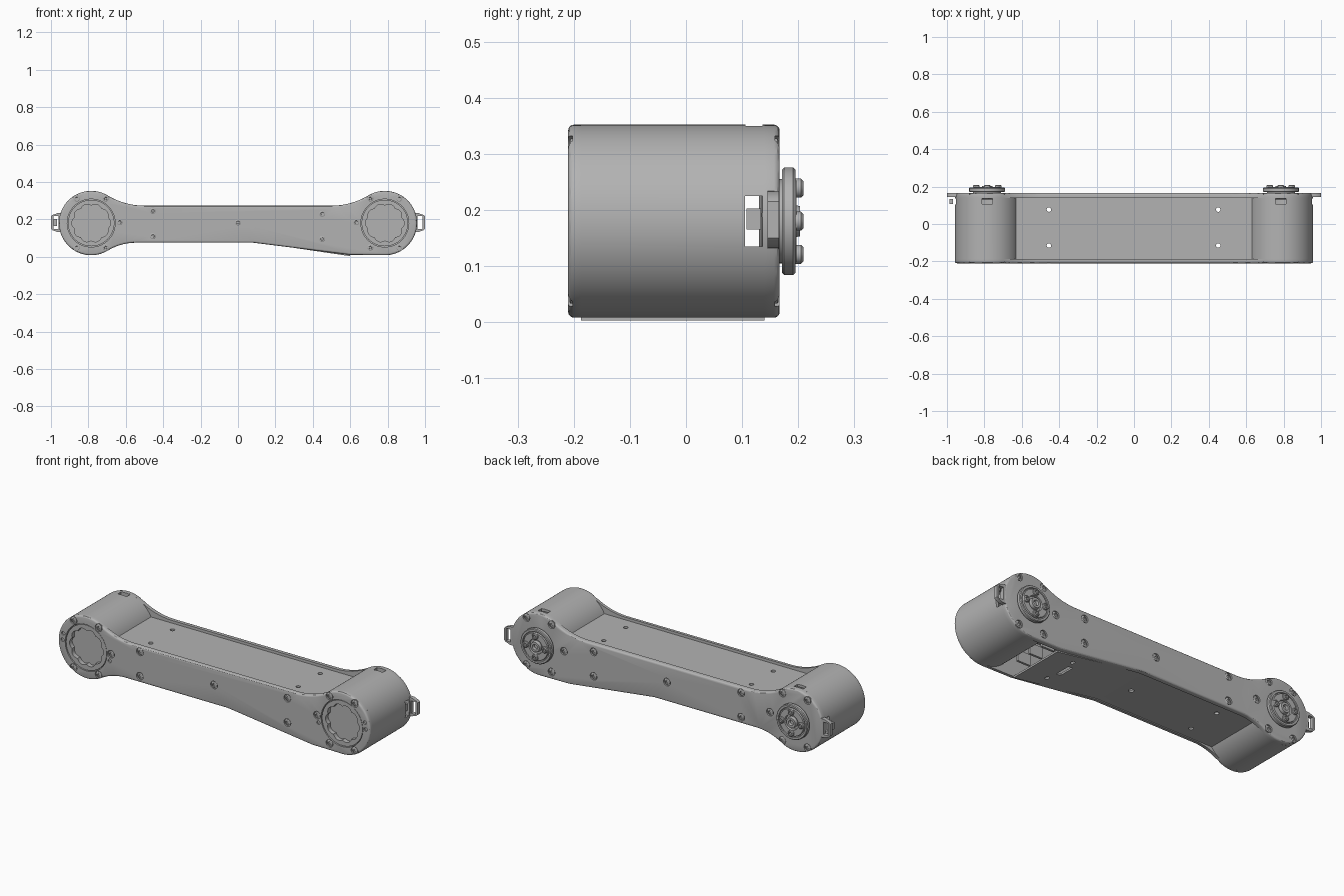
import bpy, bmesh
from math import pi, sin, cos, atan2, radians
from mathutils import Vector

if "Cube" in bpy.data.objects:
    bpy.data.objects.remove(bpy.data.objects["Cube"])

GREY = bpy.data.materials.new("machined_grey")
GREY.use_nodes = True
GREY.diffuse_color = (0.45, 0.45, 0.45, 1)
GREY.node_tree.nodes["Principled BSDF"].inputs["Base Color"].default_value = (0.45, 0.45, 0.45, 1)

CX, CZ, R = 0.785, 0.18, 0.172          # drum centres and radius
FRONT, FRONT_IN, BACK_IN, BACK = -0.21, -0.187, 0.14, 0.167


def finish(name, bm):
    bmesh.ops.recalc_face_normals(bm, faces=bm.faces)
    me = bpy.data.meshes.new(name)
    bm.to_mesh(me)
    bm.free()
    me.materials.append(GREY)
    ob = bpy.data.objects.new(name, me)
    bpy.context.collection.objects.link(ob)
    return ob


def prism(name, loops, y0, y1, round_y=None, radius=0.01):
    """Extrude x/z outlines along y, optionally rounding the rim at round_y."""
    bm = bmesh.new()
    for loop in loops:
        face = bm.faces.new([bm.verts.new((x, y0, z)) for x, z in loop])
        new = bmesh.ops.extrude_face_region(bm, geom=[face])["geom"]
        bmesh.ops.translate(bm, vec=(0, y1 - y0, 0),
                            verts=[g for g in new if isinstance(g, bmesh.types.BMVert)])
    if round_y is not None:
        rim = [e for e in bm.edges if all(abs(v.co.y - round_y) < 1e-5 for v in e.verts)]
        bmesh.ops.bevel(bm, geom=rim, offset=radius, segments=3, profile=0.5, affect='EDGES')
    return finish(name, bm)


def lathe(name, profile, x, z, steps=48):
    """Spin (radius, y) points around an axis along y."""
    bm = bmesh.new()
    vs = [bm.verts.new((x + r, y, z)) for r, y in profile]
    es = [bm.edges.new(p) for p in zip(vs, vs[1:])]
    bmesh.ops.spin(bm, geom=vs + es, cent=(x, 0, z), axis=(0, 1, 0), angle=2 * pi, steps=steps)
    bmesh.ops.remove_doubles(bm, verts=bm.verts, dist=1e-5)
    return finish(name, bm)


def box(name, lo, hi):
    return prism(name, [[(lo[0], lo[2]), (hi[0], lo[2]), (hi[0], hi[2]), (lo[0], hi[2])]], lo[1], hi[1])


def circle(x, z, r, n=24):
    return [(x + r * cos(2 * pi * i / n), z + r * sin(2 * pi * i / n)) for i in range(n)]


def cut(ob, cutter):
    mod = ob.modifiers.new("cut", 'BOOLEAN')
    mod.operation, mod.solver, mod.object = 'DIFFERENCE', 'EXACT', cutter
    deps = bpy.context.evaluated_depsgraph_get()
    ob.data = bpy.data.meshes.new_from_object(ob.evaluated_get(deps))
    ob.modifiers.clear()
    bpy.data.objects.remove(cutter)


# Arm outline: drum arcs blended into the straight web
def quarter(h, dx):
    r = (dx * dx + h * h - R * R) / (2 * (R - h))
    a = atan2(h + r, dx)
    drum = [pi + (a - pi) * i / 28 for i in range(29)]
    web = [a + pi + (pi / 2 - a) * i / 12 for i in range(1, 13)]
    return ([(R * cos(t), R * sin(t)) for t in drum]
            + [(dx + r * cos(t), h + r + r * sin(t)) for t in web])


top = quarter(0.093, 0.285)
low = quarter(0.105, 0.24)
outline = [(u - CX, CZ + v) for u, v in top]
outline += [(CX - u, CZ + v) for u, v in reversed(top)]
outline += [(CX - R * cos(pi - i * pi / 40), CZ - R * sin(pi - i * pi / 40)) for i in range(1, 21)]
outline += [(0.6, 0.01), (0.08, 0.075)]
outline += [(u - CX, CZ - v) for u, v in reversed(low[1:])]

# Screw positions
screws = [(-0.455, 0.245), (-0.455, 0.11), (0, 0.183), (0.45, 0.23), (0.45, 0.095)]
pins = []
for s in (-1, 1):
    screws += [(s * CX + i * 0.077, CZ + j * 0.131) for i in (-1, 1) for j in (-1, 1)]
    screws.append((s * 0.632, 0.185))
    pins += [(s * 0.64, 0.145), (s * 0.93, 0.185), (s * 0.925, 0.222)]

# Side plates with counterbored screws
for name, y_out, y_in in (("front_plate", FRONT, FRONT_IN), ("back_plate", BACK, BACK_IN)):
    d = 1 if y_in > y_out else -1
    plate = prism(name, [outline], y_out, y_in, round_y=y_out)
    spots = [circle(x, z, 0.021) for x, z in screws]
    if name == "front_plate":
        spots += [circle(x, z, 0.010, 16) for x, z in pins]
    cut(plate, prism("bores", spots, y_out - d * 0.02, y_out + d * 0.008))
    holes = [circle(s * CX, CZ, 0.128 if d > 0 else 0.05, 64) for s in (-1, 1)]
    cut(plate, prism("openings", holes, y_out - d * 0.03, y_in + d * 0.03))
    for x, z in screws:
        f = y_out + d * 0.002
        lathe(name + "_screw", [(0, f + d * 0.005), (0.007, f + d * 0.005), (0.008, f),
                                (0.013, f), (0.016, f + d * 0.002), (0.016, f + d * 0.008)], x, z, 16)

for side, s in (("right", -1), ("left", 1)):
    x = s * CX
    # Hollow drum with connector slots
    drum = prism(side + "_drum", [circle(x, CZ, R, 80)], FRONT_IN, BACK_IN)
    cut(drum, prism("bore", [circle(x, CZ, R - 0.014, 80)], FRONT_IN - 0.05, BACK_IN + 0.05))
    cut(drum, box("end_slot", (x - 0.3, 0.105, 0.135), (x + 0.3, 0.136, 0.225)))
    cut(drum, box("top_slot", (x - 0.028, 0.106, CZ), (x + 0.028, 0.136, 0.4)))
    box(side + "_connector_bar", (x + s * R - 0.03, 0.108, 0.165), (x + s * R - 0.01, 0.134, 0.203))

    # Front insert: ring with a scalloped opening over a recessed floor
    ring = prism(side + "_socket_ring", [circle(x, CZ, 0.124, 64)], FRONT + 0.003, FRONT_IN + 0.01)
    lobes = []
    for i in range(120):
        t = 2 * pi * i / 120
        r = 0.093 + 0.011 * abs(cos(5 * t))
        lobes.append((x + r * cos(t), CZ + r * sin(t)))
    cut(ring, prism("scallops", [lobes], FRONT - 0.05, BACK))
    lathe(side + "_socket_floor", [(0, -0.183), (0.14, -0.183), (0.14, -0.17), (0, -0.17)], x, CZ)

    # Output hub on the back
    lathe(side + "_hub", [(0.05, 0.13), (0.075, 0.135), (0.075, 0.171), (0.092, 0.171),
                          (0.096, 0.175), (0.096, 0.191), (0.092, 0.195), (0.082, 0.195),
                          (0.080, 0.189), (0.076, 0.189), (0.074, 0.197), (0.042, 0.197),
                          (0.040, 0.186), (0.030, 0.186), (0.027, 0.203), (0.015, 0.203),
                          (0.012, 0.190), (0, 0.190)], x, CZ, 64)
    for k in range(4):
        lathe(side + "_hub_screw", [(0.017, 0.195), (0.017, 0.205), (0.013, 0.209),
                                    (0.008, 0.209), (0.007, 0.203), (0, 0.203)],
              x + 0.059 * cos(k * pi / 2), CZ + 0.059 * sin(k * pi / 2), 16)

    # Cable loop at the end of the back plate
    loop = prism(side + "_cable_loop",
                 [[(s * a, z) for a, z in ((0.93, 0.13), (0.965, 0.132), (0.992, 0.142), (1, 0.15),
                                           (1, 0.215), (0.992, 0.223), (0.965, 0.233), (0.93, 0.235))]],
                 0.145, 0.166)
    cut(loop, box("loop_hole", (s * 0.973 - 0.014, 0.1, 0.148), (s * 0.973 + 0.014, 0.2, 0.217)))

# Top and bottom panels between the plates
top_panel = box("top_panel", (-0.632, FRONT_IN, 0.247), (0.632, BACK_IN, 0.258))
bottom_panel = prism("bottom_panel", [[(-0.645, 0.08), (0.08, 0.08), (0.6, 0.003),
                                       (0.6, 0.013), (0.08, 0.09), (-0.645, 0.09)]], FRONT_IN, BACK_IN)


def drill(panel, x, y, r):
    bm = bmesh.new()
    bmesh.ops.create_cone(bm, cap_ends=True, segments=20, radius1=r, radius2=r, depth=1)
    bmesh.ops.translate(bm, vec=(x, y, 0.15), verts=bm.verts)
    cut(panel, finish("drill", bm))


for panel in (top_panel, bottom_panel):
    for hx in (-0.455, 0.45):
        for hy in (-0.115, 0.077):
            drill(panel, hx, hy, 0.012)
drill(bottom_panel, 0, -0.02, 0.014)
cut(bottom_panel, box("slot", (0.41, -0.06, -0.1), (0.44, 0.03, 0.2)))

# Internal ribs seen through the gap beside the left drum
for y in (-0.12, -0.03, 0.06):
    box("inner_rib", (0.56, y, 0.05), (0.64, y + 0.012, 0.11))

# Smooth rounded surfaces, keep edges crisp
bpy.ops.object.select_all(action='DESELECT')
for ob in bpy.context.collection.objects:
    if ob.type == 'MESH' and ob.data.materials and ob.data.materials[0] == GREY:
        ob.select_set(True)
        bpy.context.view_layer.objects.active = ob
bpy.ops.object.shade_smooth_by_angle(angle=radians(30))
